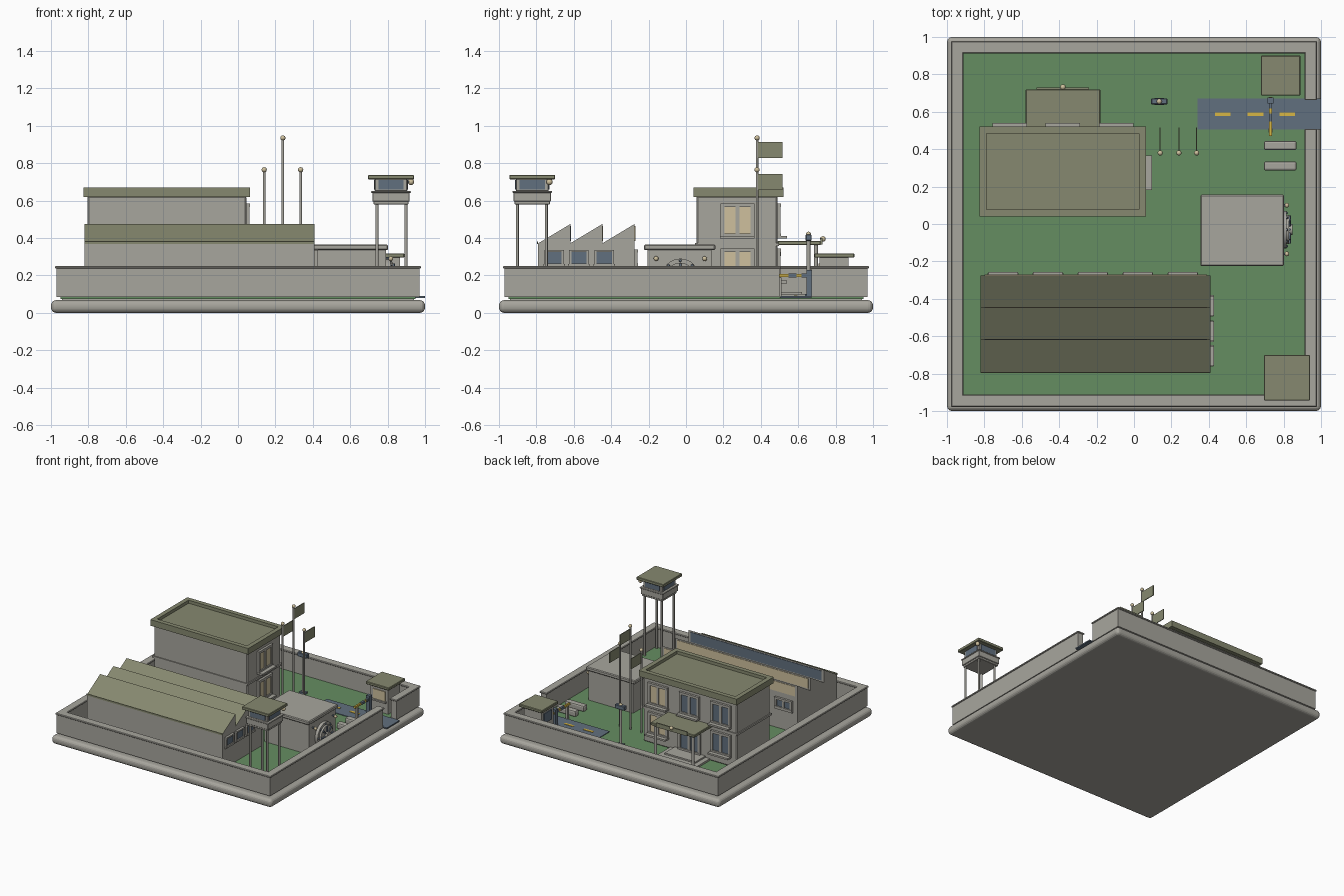
import bpy, bmesh, math
from mathutils import Vector, Matrix

if "Cube" in bpy.data.objects:
    bpy.data.objects.remove(bpy.data.objects["Cube"], do_unlink=True)


def material(name, *rgb):
    mat = bpy.data.materials.new(name)
    mat.use_nodes = True
    mat.diffuse_color = (*rgb, 1)
    mat.node_tree.nodes["Principled BSDF"].inputs["Base Color"].default_value = (*rgb, 1)
    return mat


concrete = material("concrete grey", .39, .38, .34)
olive = material("olive roof", .24, .25, .16)
grass = material("grass green", .13, .27, .12)
slate = material("slate blue", .12, .16, .21)
yellow = material("marking yellow", .68, .47, .06)
cream = material("lit cream", .62, .53, .34)


def finish(name, bm, mat, smooth=False):
    mesh = bpy.data.meshes.new(name)
    bm.to_mesh(mesh)
    bm.free()
    mesh.materials.append(mat)
    obj = bpy.data.objects.new(name, mesh)
    bpy.context.collection.objects.link(obj)
    if smooth:
        for poly in mesh.polygons:
            poly.use_smooth = len(poly.vertices) <= 4
    return obj


def box(name, xs, ys, zs, mat, bevel=0, segments=1):
    bm = bmesh.new()
    bmesh.ops.create_cube(bm, size=1)
    for v in bm.verts:
        v.co = Vector([(lo + hi) / 2 + c * (hi - lo) for c, (lo, hi) in zip(v.co, (xs, ys, zs))])
    obj = finish(name, bm, mat)
    if bevel:
        mod = obj.modifiers.new("soft edge", "BEVEL")
        mod.width, mod.segments = bevel, segments
    return obj


def around(centre, half):
    return (centre - half, centre + half)


def rod(name, start, end, radius, mat, sides=12):
    start, end = Vector(start), Vector(end)
    axis = end - start
    bm = bmesh.new()
    turn = axis.to_track_quat("Z", "Y").to_matrix().to_4x4()
    bmesh.ops.create_cone(bm, cap_ends=True, segments=sides, radius1=radius, radius2=radius,
                          depth=axis.length, matrix=Matrix.Translation((start + end) / 2) @ turn)
    return finish(name, bm, mat, True)


def ball(name, centre, radius, mat):
    bm = bmesh.new()
    bmesh.ops.create_uvsphere(bm, u_segments=12, v_segments=8, radius=radius,
                              matrix=Matrix.Translation(centre))
    return finish(name, bm, mat, True)


def panel(name, axis, along, out, zs, mat):
    xs, ys = (out, along) if axis == "x" else (along, out)
    return box(name, xs, ys, zs, mat)


def window(name, axis, wall, u, z, half_w, half_h, glass, sill=.05, bars=2):
    """Framed window on a wall facing +axis."""
    panel(name + "_glass", axis, around(u, half_w), (wall - .01, wall + .008), around(z, half_h), glass)
    t = half_w / 8
    for side in range(bars + 1):
        centre = u - half_w + side * 2 * half_w / bars
        panel(name + "_upright", axis, around(centre, t), (wall, wall + .016), around(z, half_h), concrete)
    for end in (-1, 1):
        panel(name + "_rail", axis, around(u, half_w + t), (wall, wall + .018),
              around(z + end * half_h, t), concrete)
    panel(name + "_sill", axis, around(u, half_w + .012), (wall, wall + sill),
          around(z - half_h - t, .007), concrete)


# Ground and perimeter wall, with a gap for the road
GROUND = .085
box("base_slab", (-1, 1), (-1, 1), (0, .068), concrete, .028, 4)
box("plinth", around(0, .94), around(0, .94), (.06, .08), concrete)
box("lawn", around(0, .95), around(0, .95), (.075, GROUND), grass)
runs = [("front_wall", (-.97, .97), (-.97, -.92)), ("back_wall", (-.97, .97), (.92, .97)),
        ("right_wall", (-.97, -.92), (-.92, .92)), ("left_wall", (.92, .97), (-.92, .5)),
        ("left_wall_end", (.92, .97), (.67, .92))]
for name, xs, ys in runs:
    box(name, xs, ys, (GROUND, .24), concrete)
    box(name + "_cap", (xs[0] - .008, xs[1] + .008), (ys[0] - .008, ys[1] + .008),
        (.237, .25), concrete, .004)

# Road, dashes and lifting barrier
box("road", (.34, 1), (.505, .67), (.08, .09), slate)
for x in (.475, .65, .82):
    box("road_dash", around(x, .042), around(.587, .01), (.088, .093), yellow)
box("barrier_arm", around(.73, .007), (.47, .68), around(.2, .008), yellow)
for y in (.57, .64):
    box("barrier_band", around(.73, .009), around(y, .022), around(.2, .01), slate)
box("barrier_post", around(.73, .016), around(.66, .016), (GROUND, .23), slate)
box("barrier_rest", around(.73, .01), around(.5, .01), (GROUND, .19), concrete)

# Headquarters block
SIDE, BACK = .045, .49
box("headquarters", (-.805, SIDE), (.055, BACK), (GROUND, .625), concrete, .008)
box("floor_belt", (-.813, SIDE + .008), (.047, BACK + .008), around(.365, .008), concrete)
box("headquarters_roof", (-.825, .065), (.04, .52), (.62, .645), olive)
for name, xs, ys in [("front", (-.825, .065), (.04, .077)), ("back", (-.825, .065), (.483, .52)),
                     ("right", (-.825, -.788), (.077, .483)), ("left", (.028, .065), (.077, .483))]:
    box("parapet_" + name, xs, ys, (.64, .67), olive)
for z in (.255, .495):
    window("side_window", "x", SIDE, .275, z, .08, .08, cream)
    for x, glass in ((-.665, slate), (-.38, slate), (-.095, cream)):
        if x != -.38 or z > .4:
            window("back_window", "y", BACK, x, z, .08, .08, glass)

# Entrance with canopy
box("entrance_canopy", (-.58, -.18), (BACK, .72), (.362, .385), olive, .004)
box("entrance_step", (-.56, -.2), (BACK, .67), (GROUND, .1), concrete)
box("entrance_step_upper", (-.52, -.24), (BACK, .62), (.1, .112), concrete)
window("entrance_door", "y", BACK, -.38, .215, .09, .1, slate, .02)
for x in (-.55, -.21):
    rod("canopy_column", (x, .695, GROUND), (x, .695, .365), .011, concrete)
box("canopy_sign", around(-.38, .14), (.72, .73), (.365, .4), olive)
ball("canopy_lamp", (-.38, .732, .395), .015, cream)

# Workshop hall with saw-tooth roof
FRONT, REAR, EAVE = -.79, -.275, .372
XS = (-.82, .41)
box("workshop", XS, (FRONT, REAR), (GROUND, EAVE), concrete)
pitch = (REAR - FRONT) / 3
for i, glazing in enumerate((slate, cream, cream)):
    y0 = FRONT + i * pitch
    y1 = y0 + pitch
    bm = bmesh.new()
    ends = [[bm.verts.new((x, y, z)) for y, z in ((y0, EAVE), (y1, EAVE), (y1, .475))] for x in XS]
    bm.faces.new(ends[0])
    bm.faces.new(ends[1])
    for a in range(3):
        b = (a + 1) % 3
        bm.faces.new((ends[0][a], ends[0][b], ends[1][b], ends[1][a]))
    bmesh.ops.recalc_face_normals(bm, faces=bm.faces[:])
    tooth = finish("roof_tooth", bm, concrete)
    tooth.data.materials.append(olive)
    for poly in tooth.data.polygons:
        poly.material_index = int(poly.normal.z > .1)
    box("roof_glazing", (XS[0] + .02, XS[1] - .02), (y1 - .002, y1 + .004), (EAVE + .012, .463), glazing)
box("roof_fascia", XS, (FRONT - .006, FRONT), (EAVE - .004, EAVE + .01), olive)
for y in (-.705, -.573, -.437):
    window("hall_side_window", "x", XS[1], y, .295, .046, .036, slate, .014, 1)
for i in range(5):
    window("hall_back_window", "y", REAR, -.7 + i * .24, .295, .07, .036, (slate, cream)[i % 2], .014)

# Bunker with round vault door
box("bunker", (.385, .79), (-.205, .135), (GROUND, .34), concrete)
box("bunker_roof", (.355, .802), (-.225, .157), (.335, .365), concrete, .006)
HUB = Vector((.79, -.03, .19))


def at(out, radius=0, angle=0):
    return HUB + Vector((out, radius * math.cos(angle), radius * math.sin(angle)))


for name, depth, radius in (("vault_ring", .025, .1), ("vault_door", .04, .078), ("vault_boss", .058, .03)):
    rod(name, at(-.01), at(depth), radius, concrete, 32)
for i in range(8):
    angle = i * math.pi / 4
    rod("vault_spoke", at(.043), at(.043, .075, angle), .006, slate, 8)
    ball("vault_bolt", at(.026, .089, angle), .007, slate)
for y in (-.16, .1):
    rod("bunker_lamp_bracket", (.78, y, .292), (.815, y, .292), .006, slate)
    ball("bunker_lamp", (.817, y, .29), .013, cream)

# Guardhouse
box("guardhouse", (.705, .865), (.715, .87), (GROUND, .3), concrete)
box("guardhouse_roof", (.678, .89), (.687, .9), (.295, .318), olive, .004)
box("guardhouse_window", around(.785, .055), (.708, .716), around(.225, .04), cream)
box("guardhouse_side_window", (.698, .706), around(.793, .05), around(.225, .04), slate)
box("guardhouse_sill", around(.785, .065), (.695, .716), around(.18, .006), concrete)

# Concrete blocks beside the road
for y in (.42, .31):
    box("road_block", around(.782, .088), around(y, .025), (GROUND, .135), concrete, .012, 2)

# Watchtower
TX, TY = .818, -.822
for x in (TX - .075, TX + .08):
    for y in (TY - .08, TY + .075):
        rod("tower_leg", (x, y, GROUND), (x, y, .59), .008, concrete)


def tower(name, half, zs, mat):
    box(name, around(TX, half), around(TY, half), zs, mat, .003)


tower("tower_floor", .094, (.58, .598), concrete)
tower("tower_parapet", .1, (.596, .645), concrete)
tower("tower_ledge", .106, (.642, .652), concrete)
tower("tower_cabin", .087, (.65, .717), concrete)
tower("tower_roof", .122, (.714, .738), olive)
for side in (-1, 1):
    for axis, c, u in (("x", TX, TY), ("y", TY, TX)):
        panel("tower_window", axis, around(u, .068), around(c + side * .088, .004), (.66, .71), slate)
rod("searchlight_arm", (TX + .08, TY + .08, .7), (.925, -.73, .7), .006, slate)
ball("searchlight", (.925, -.73, .7), .017, cream)

# Flags
for x, top in ((.14, .765), (.24, .935), (.335, .765)):
    rod("flagpole", (x, .38, GROUND), (x, .38, top), .007, concrete)
    ball("flagpole_ball", (x, .38, top), .014, cream)
    box("flag", around(x, .003), (.385, .515), (top - .108, top - .022), olive)

# Lamp post
rod("lamp_post", (.135, .655, GROUND), (.135, .655, .4), .01, concrete)
box("lamp_foot", around(.135, .025), around(.655, .018), (GROUND, .1), slate)
box("lamp_head", around(.135, .044), around(.655, .016), (.385, .42), slate, .004)
ball("lamp_bulb", (.135, .655, .42), .014, cream)
